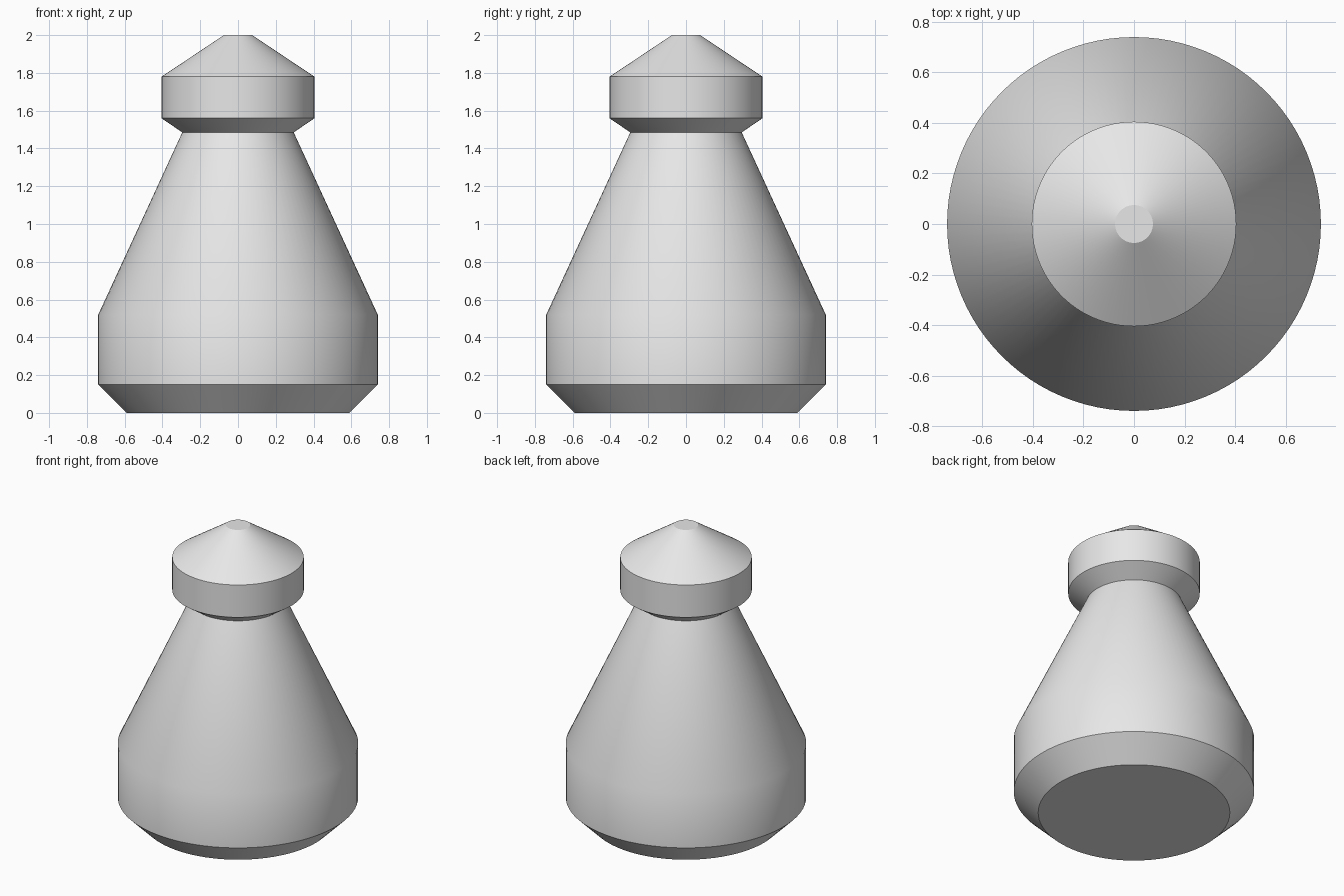
import bpy
import bmesh
import math

cube = bpy.data.objects.get("Cube")
if cube:
    bpy.data.objects.remove(cube, do_unlink=True)

SEGMENTS = 96

grey = bpy.data.materials.new("light_grey")
grey.use_nodes = True
grey.diffuse_color = (0.8, 0.8, 0.8, 1)
grey.node_tree.nodes["Principled BSDF"].inputs["Base Color"].default_value = (0.8, 0.8, 0.8, 1)


def lathe(name, profile):
    """Turn a (radius, height) profile into a closed solid around z."""
    bm = bmesh.new()
    rings = []
    for radius, z in profile:
        angles = [math.tau * i / SEGMENTS for i in range(SEGMENTS)]
        rings.append([bm.verts.new((radius * math.cos(a), radius * math.sin(a), z)) for a in angles])
    for low, high in zip(rings, rings[1:]):
        for i in range(SEGMENTS):
            j = (i + 1) % SEGMENTS
            bm.faces.new((low[i], low[j], high[j], high[i]))
    bm.faces.new(rings[0][::-1])
    bm.faces.new(rings[-1])
    mesh = bpy.data.meshes.new(name)
    bm.to_mesh(mesh)
    bm.free()
    mesh.materials.append(grey)
    obj = bpy.data.objects.new(name, mesh)
    bpy.context.collection.objects.link(obj)
    bpy.ops.object.select_all(action="DESELECT")
    obj.select_set(True)
    bpy.context.view_layer.objects.active = obj
    bpy.ops.object.shade_smooth_by_angle(angle=math.radians(30))
    return obj


# One turned solid: chamfered base, tapered body, flared collar, conical cap
lathe("turned_body", [
    (0.59, 0), (0.74, 0.15),
    (0.74, 0.52), (0.295, 1.485),
    (0.405, 1.56), (0.405, 1.78),
    (0.075, 2),
])
